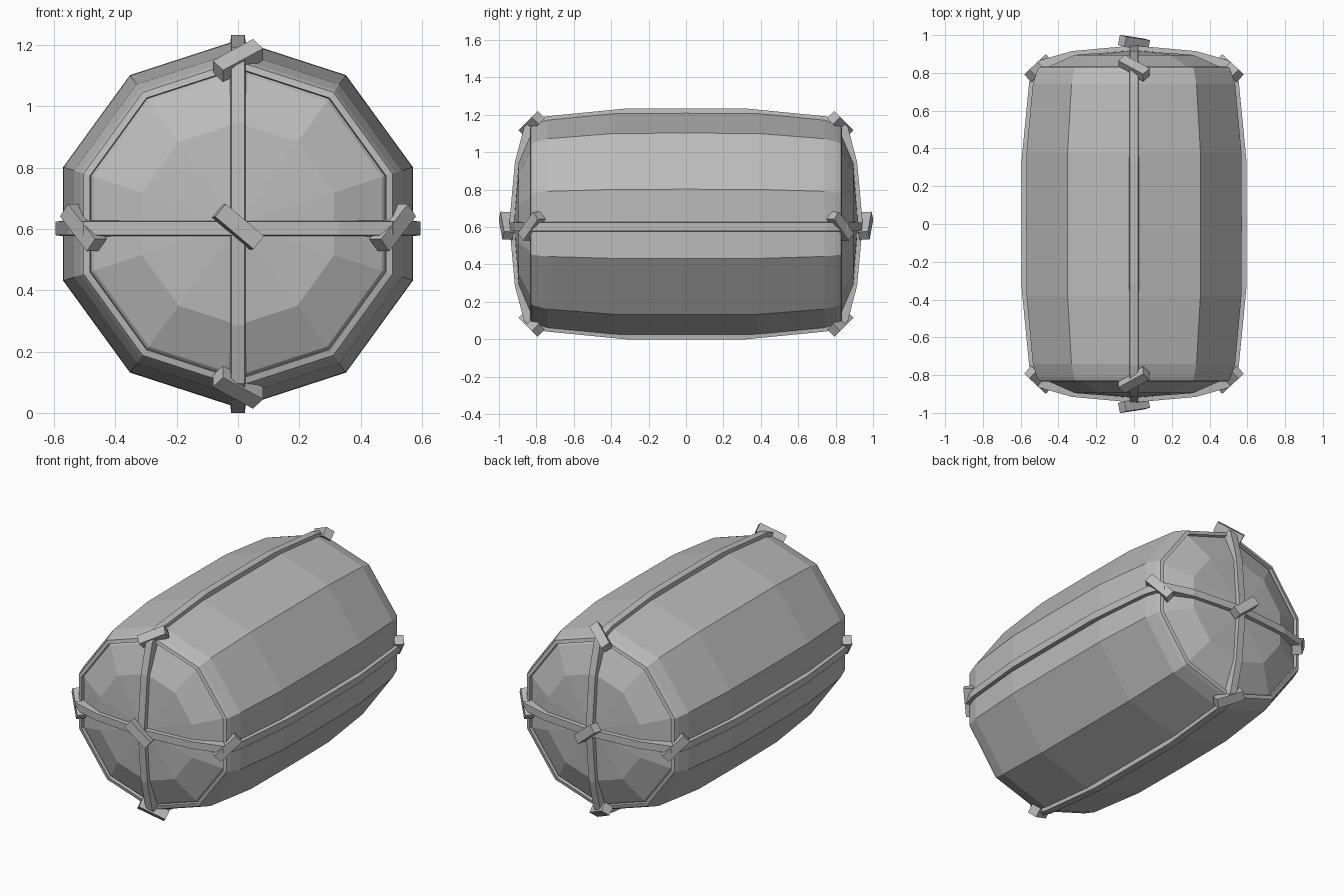
import bpy, bmesh
from math import sin, cos, pi
from mathutils import Vector, Matrix

if "Cube" in bpy.data.objects:
    bpy.data.objects.remove(bpy.data.objects["Cube"])

MID = 0.617  # height of the long axis

grey = bpy.data.materials.new("plain grey")
grey.use_nodes = True
COLOUR = (0.5, 0.5, 0.5, 1)
grey.diffuse_color = COLOUR
grey.node_tree.nodes["Principled BSDF"].inputs["Base Color"].default_value = COLOUR


def finish(bm, name):
    bmesh.ops.recalc_face_normals(bm, faces=bm.faces)
    mesh = bpy.data.meshes.new(name)
    bm.to_mesh(mesh)
    bm.free()
    mesh.materials.append(grey)
    obj = bpy.data.objects.new(name, mesh)
    bpy.context.collection.objects.link(obj)
    return obj


def bridge(bm, a, b):
    for i in range(len(a)):
        j = (i + 1) % len(a)
        bm.faces.new((a[i], a[j], b[j], b[i]))


# Ten-sided bulging body with grooved rims and domed ends: (radius, y) from middle to tip
half = [(0.60, 0.0), (0.598, 0.38), (0.563, 0.74), (0.54, 0.81), (0.53, 0.83),
        (0.508, 0.835), (0.505, 0.815), (0.495, 0.825), (0.33, 0.895)]
profile = [(r, -y) for r, y in reversed(half)] + half[1:]
bm = bmesh.new()
rings = []
for r, y in profile:
    angles = [pi / 2 + i * pi / 5 for i in range(10)]
    rings.append([bm.verts.new((r * cos(a), y, MID + r * sin(a))) for a in angles])
for a, b in zip(rings, rings[1:]):
    bridge(bm, a, b)
for ring, y in ((rings[0], -0.92), (rings[-1], 0.92)):
    tip = bm.verts.new((0, y, MID))
    for i in range(10):
        bm.faces.new((ring[i], ring[(i + 1) % 10], tip))
finish(bm, "bale_body")


# Flat straps running lengthwise around the body
def strap(name, path, across, radial, centre):
    quarter = path
    loop = (quarter + [(r, -y) for r, y in quarter[::-1]])
    loop = loop + [(0, -0.945)] + [(-r, -y) for r, y in loop] + [(0, 0.945)]
    # order: +r side front to back, then the other side
    side = [(r, y) for r, y in quarter[::-1]] + [(r, -y) for r, y in quarter]
    loop = [(0, 0.945)] + side + [(0, -0.945)] + [(-r, -y) for r, y in side]
    bm = bmesh.new()
    sections = []
    for r, y in loop:
        section = []
        for scale, width in ((1, -0.022), (1, 0.022), (0.93, 0.028), (0.93, -0.028)):
            p = centre + radial * r * scale + Vector((0, y * scale, 0)) + across * width
            section.append(bm.verts.new(p))
        sections.append(section)
    for i in range(len(sections)):
        bridge(bm, sections[i], sections[(i + 1) % len(sections)])
    finish(bm, name)


X, Z = Vector((1, 0, 0)), Vector((0, 0, 1))
strap("upright_strap", [(0.617, 0.32), (0.575, 0.75), (0.55, 0.83), (0.52, 0.865), (0.33, 0.915)],
      X, Z, Vector((0, 0, MID)))
strap("level_strap", [(0.595, 0.34), (0.555, 0.75), (0.53, 0.83), (0.505, 0.865), (0.33, 0.915)],
      Z, X, Vector((0, 0, 0.602)))


# Slanted knots where the straps turn and cross
def knot(name, centre, along, normal):
    along, normal = along.normalized(), normal.normalized()
    sideways = normal.cross(along).normalized()
    normal = along.cross(sideways)
    bm = bmesh.new()
    bmesh.ops.create_cube(bm, size=1)
    for v in bm.verts:
        c = v.co.copy()
        v.co = centre + along * c.x * 0.165 + sideways * c.y * 0.055 + normal * c.z * 0.055
    finish(bm, name)


for end, s in (("front", -1), ("back", 1)):
    knot(end + "_centre_knot", Vector((0, s * 0.96, 0.607)),
         Vector((0.13, s * -0.02, -0.11)), Vector((0.15, s, 0.1)))
    for name, k in (("top", 1), ("bottom", -1)):
        knot(end + "_" + name + "_knot", Vector((0, s * 0.825, MID + k * 0.533)),
             Vector((0.12, s * -0.065, k * 0.065)), Vector((0, s, k)))
    for name, k in (("left", 1), ("right", -1)):
        knot(end + "_" + name + "_knot", Vector((k * 0.505, s * 0.825, 0.605)),
             Vector((k * 0.065, s * -0.06, 0.085)), Vector((k, s, 0)))
